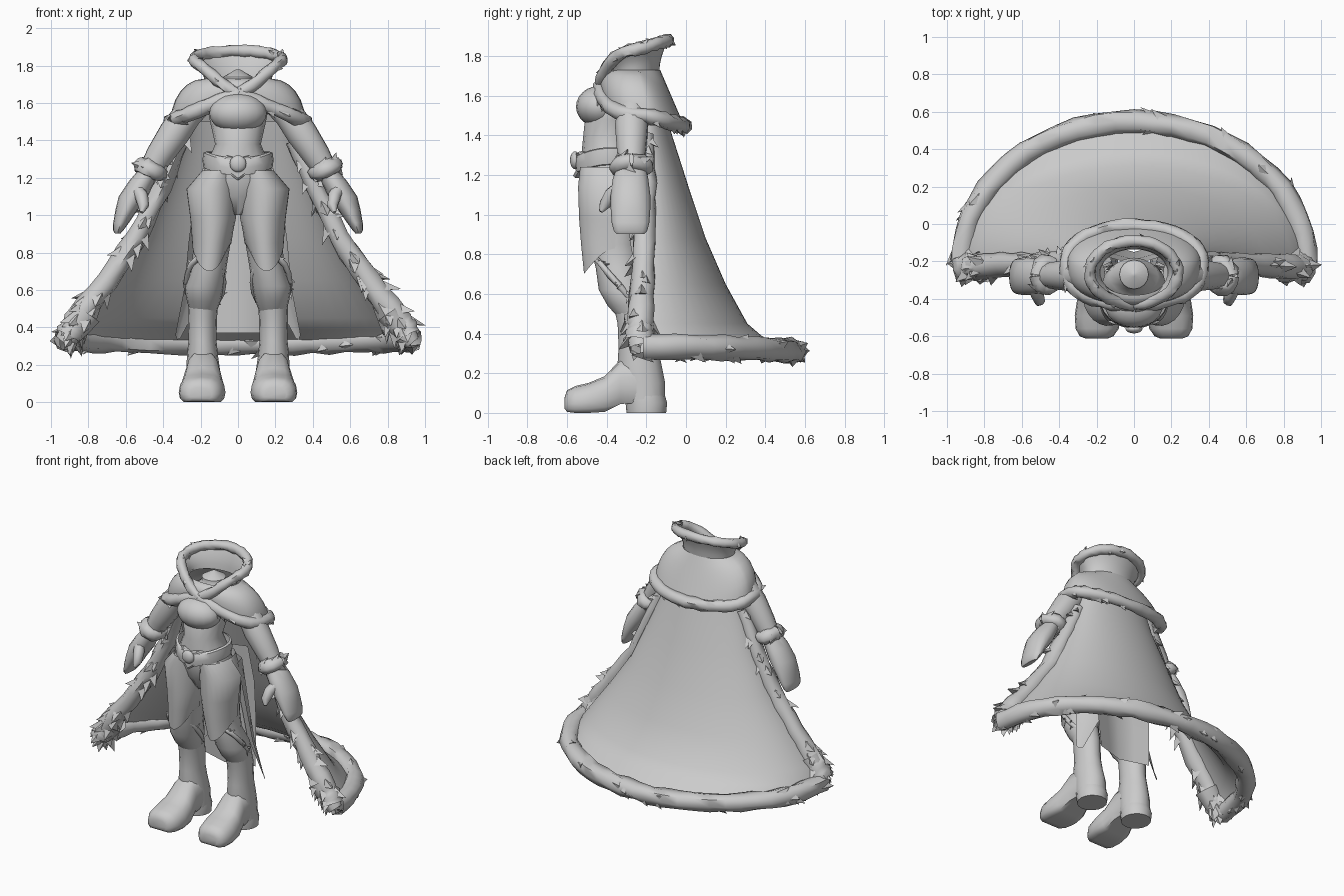
import bpy, bmesh, math, random
from mathutils import Vector

random.seed(4)
cube = bpy.data.objects.get("Cube")
if cube:
    bpy.data.objects.remove(cube)

mat = bpy.data.materials.new("plain_grey")
mat.use_nodes = True
GREY = (0.6, 0.6, 0.6, 1)
mat.diffuse_color = GREY
mat.node_tree.nodes["Principled BSDF"].inputs["Base Color"].default_value = GREY
SIDES = (("left", 1), ("right", -1))


def finish(name, bm, angle=50):
    bmesh.ops.recalc_face_normals(bm, faces=bm.faces)
    mesh = bpy.data.meshes.new(name)
    bm.to_mesh(mesh)
    bm.free()
    mesh.materials.append(mat)
    obj = bpy.data.objects.new(name, mesh)
    bpy.context.collection.objects.link(obj)
    bpy.ops.object.select_all(action="DESELECT")
    obj.select_set(True)
    bpy.context.view_layer.objects.active = obj
    bpy.ops.object.shade_smooth_by_angle(angle=math.radians(angle))
    return obj


def skin(bm, rows, closed=True, caps=True):
    """Bridge rows of points with quads."""
    grid = [[bm.verts.new(p) for p in row] for row in rows]
    n = len(grid[0])
    for a, b in zip(grid, grid[1:]):
        for i in range(n if closed else n - 1):
            j = (i + 1) % n
            bm.faces.new((a[i], a[j], b[j], b[i]))
    if closed and caps:
        bm.faces.new(grid[0])
        bm.faces.new(grid[-1])


def shell(name, rows, closed=True, caps=True):
    bm = bmesh.new()
    skin(bm, rows, closed, caps)
    return finish(name, bm)


def ellipse(x, y, z, rx, ry, n=16):
    return [(x + rx * math.cos(i * math.tau / n), y + ry * math.sin(i * math.tau / n), z)
            for i in range(n)]


def stack(name, rings, s=1, caps=True):
    return shell(name, [ellipse(s * x, *rest) for x, *rest in rings], True, caps)


def tube_rows(path, radii, n, jitter=0.0):
    """Rings carried along a path without twisting."""
    rows = []
    u = Vector((0.1, 0.2, 1))
    for i, p in enumerate(path):
        t = (path[min(i + 1, len(path) - 1)] - path[max(i - 1, 0)]).normalized()
        u = (u - t * u.dot(t)).normalized()
        v = t.cross(u)
        ring = []
        for k in range(n):
            a = k * math.tau / n
            r = radii[i] * (1 + random.uniform(-jitter, jitter))
            ring.append(p + u * math.cos(a) * r + v * math.sin(a) * r)
        rows.append(ring)
    return rows


def tube(name, points, s=1, n=12):
    path = [Vector((s * x, y, z)) for x, y, z, r in points]
    return shell(name, tube_rows(path, [p[3] for p in points], n))


def fur(name, path, r, spikes, reach, lean=(0, 0, -0.7), r_end=None):
    """Lumpy tube with pointed tufts that sweep away from it."""
    path = [Vector(p) for p in path]
    last = len(path) - 1
    radii = [r + ((r_end or r) - r) * i / last for i in range(last + 1)]
    bm = bmesh.new()
    skin(bm, tube_rows(path, radii, 8, 0.16), True, False)
    for k in range(spikes):
        i = random.randrange(last)
        c = path[i].lerp(path[i + 1], random.random())
        t = (path[i + 1] - path[i]).normalized()
        d = Vector([random.uniform(-1, 1) for q in range(3)]) + Vector(lean)
        d = (d - t * d.dot(t)).normalized()
        w = d.cross(t)
        rr = radii[i]
        base = [c + w * rr * 0.7 + d * rr * 0.5, c - w * rr * 0.7 + d * rr * 0.5,
                c + d * rr * 0.7 - t * rr * 1.1]
        verts = [bm.verts.new(p) for p in base]
        tip = bm.verts.new(c + d * (rr + reach * random.uniform(0.4, 1)) + t * rr * 0.8)
        for q in range(3):
            bm.faces.new((verts[q], verts[(q + 1) % 3], tip))
    return finish(name, bm, 60)


def ball(name, loc, scale):
    bm = bmesh.new()
    bmesh.ops.create_uvsphere(bm, u_segments=18, v_segments=12, radius=1)
    for v in bm.verts:
        v.co = Vector(loc) + Vector([a * b for a, b in zip(v.co, scale)])
    return finish(name, bm)


# Torso, bust and neck
stack("torso", [(0, -.36, 1.0, .03, .08), (0, -.36, 1.1, .17, .14), (0, -.37, 1.2, .195, .16),
                (0, -.38, 1.28, .165, .15), (0, -.39, 1.38, .122, .13), (0, -.37, 1.48, .145, .14),
                (0, -.32, 1.6, .17, .13), (0, -.28, 1.67, .13, .1), (0, -.27, 1.71, .08, .08),
                (0, -.27, 1.74, .078, .078), (0, -.27, 1.78, .01, .01)])
ball("bust", (0, -.435, 1.545), (.155, .12, .105))

# Belt that dips at the front, with a buckle
rows = []
for grow, z in ((0, .045), (.015, .04), (.02, 0), (.015, -.04), (0, -.045)):
    rows.append([(x, y, pz + z - .035 * max(0, -(y + .38) / .16) ** 2)
                 for x, y, pz in ellipse(0, -.385, 1.295, .17 + grow, .155 + grow, 24)])
shell("belt", rows, True, False)
bm = bmesh.new()
outline = [(0, -.085), (.06, -.04), (.105, .03), (.06, .05), (0, .035), (-.06, .05), (-.105, .03), (-.06, -.04)]
skin(bm, [[(x * k, y + abs(x) * .4, 1.27 + z * k) for x, z in outline]
          for y, k in ((-.53, 1), (-.56, 1), (-.57, .85))])
finish("buckle_plate", bm, 30)
ball("buckle_stud", (0, -.56, 1.275), (.045, .025, .045))

for side, s in SIDES:
    # Arm, flat mitten and sleeve fur
    tube(side + "_arm", [(.2, -.26, 1.6, .07), (.27, -.265, 1.54, .08), (.34, -.275, 1.44, .085),
                         (.42, -.275, 1.32, .075), (.48, -.275, 1.22, .06)], s)
    stack(side + "_mitten", [(.47, -.275, 1.25, .055, .07), (.515, -.28, 1.18, .07, .09),
                             (.56, -.28, 1.1, .078, .1), (.595, -.28, 1.03, .06, .1),
                             (.625, -.28, .96, .042, .095), (.64, -.28, .92, .028, .085),
                             (.643, -.28, .902, .015, .07)], s)
    tube(side + "_thumb", [(.54, -.33, 1.14, .035), (.515, -.38, 1.1, .036), (.505, -.41, 1.05, .03),
                           (.515, -.43, 1.015, .01)], s, 8)
    cuff = []
    for k in range(15):
        a = k * math.tau / 14
        cuff.append((s * (.468 + .046 * math.cos(a)), -.275 + .066 * math.sin(a), 1.245 + .02 * math.cos(a)))
    fur(side + "_sleeve_fur", cuff, .045, 9, .025, (0, 0, 0))

    # Trouser leg with hanging front panel
    stack(side + "_trouser_leg", [(.1, -.36, 1.24, .09, .14), (.125, -.37, 1.12, .122, .15),
                                  (.13, -.37, .98, .118, .14), (.14, -.365, .85, .1, .12),
                                  (.152, -.345, .73, .092, .11), (.18, -.315, .62, .105, .125),
                                  (.183, -.285, .54, .09, .11), (.185, -.26, .48, .07, .08)], s, False)
    rows = []
    for z, rx, ry, cx in ((1.24, .09, .165, .1), (1.14, .138, .175, .138), (.98, .12, .17, .135),
                          (.85, .105, .16, .14), (0, .09, .145, .153)):
        row = []
        for k in range(13):
            a = math.radians(-175 + 180 * k / 12)
            tip = max(0, -math.sin(a))
            row.append((s * (cx + rx * math.cos(a)), -.37 + ry * math.sin(a), z or .83 - .13 * tip ** 1.5))
        rows.append(row)
    shell(side + "_front_panel", rows, False)
    cuff = []
    for k in range(17):
        a = k * math.tau / 16
        cuff.append((s * (.178 + .1 * math.cos(a)), -.335 + .12 * math.sin(a), .64 - .14 * math.sin(a)))
    fur(side + "_knee_fur", cuff, .016, 24, .03, (0, 0, .8))

    # Boot shaft, foot and heel
    stack(side + "_boot_shaft", [(.185, -.27, .56, .08, .1), (.19, -.245, .45, .078, .1),
                                 (.19, -.24, .33, .075, .1), (.19, -.235, .25, .083, .11),
                                 (.185, -.22, .15, .092, .115), (.185, -.21, .06, .095, .105)], s, False)
    rows = []
    for y, x, w, low, top in ((-.25, .185, .09, .05, .27), (-.33, .188, .095, .045, .27),
                              (-.41, .19, .115, .005, .185), (-.49, .192, .125, 0, .152),
                              (-.56, .197, .115, 0, .135), (-.6, .2, .09, .005, .115), (-.612, .2, .06, .02, .08)):
        row = []
        for k in range(16):
            a = k * math.tau / 16
            c, h = math.cos(a), math.sin(a)
            z = low + (top - low) * (.35 + .65 * h if h > 0 else .35 + .35 * max(-1, 1.6 * h))
            row.append((s * (x + w * math.copysign(abs(c) ** .7, c)), y, z))
        rows.append(row)
    shell(side + "_boot_foot", rows)
    stack(side + "_boot_heel", [(.185, -.2, 0, .095, .1), (.185, -.2, .05, .1, .105), (.185, -.21, .1, .09, .1)], s)

    # Pointed coat tail
    shell(side + "_coat_tail", [[(s * .12, -.2, 1.2), (s * .2, -.24, 1.2), (s * .22, -.32, 1.2)],
                                [(s * .13, -.16, .85), (s * .22, -.19, .85), (s * .265, -.28, .85)],
                                [(s * .17, -.14, .6), (s * .25, -.17, .6), (s * .285, -.24, .62)],
                                [(s * .31, -.14, .34), (s * .325, -.16, .335), (s * .335, -.18, .36)]], False)

# Back coat panel between the legs
shell("coat_back", [[(x * w, y + .06 * abs(x), z) for x in (-1, -.5, 0, .5, 1)]
                    for w, y, z in ((.19, -.22, 1.25), (.22, -.19, 1), (.22, -.17, .7), (.2, -.15, .37))], False)

# Cape: flaring half cone with a turned-out brim
LEVELS = ((1.5, .27, .1, -.2), (1.4, .3, .13, -.2), (1.15, .41, .2, -.19), (.88, .54, .3, -.2),
          (.65, .7, .41, -.21), (.45, .85, .53, -.22), (.39, .89, .6, -.22), (.33, .92, .72, -.23),
          (.28, .93, .78, -.23))
ARC = [math.pi * k / 28 for k in range(29)]
shell("cape", [[(rx * math.cos(a), cy + ry * math.sin(a), z) for a in ARC] for z, rx, ry, cy in LEVELS], False)
fur("cape_hem_fur", [(.925 * math.cos(a), -.22 + .765 * math.sin(a), .335 - .02 * math.sin(a) ** 2) for a in ARC],
    .062, 30, .025, (0, 0, -.4))
for side, s in SIDES:
    edge = []
    for (z, rx, ry, cy), (z2, rx2, ry2, cy2) in zip(LEVELS[1:-2], LEVELS[2:-1]):
        for f in (0, .33, .67):
            edge.append((s * (rx + (rx2 - rx) * f), cy + (cy2 - cy) * f - .01, z + (z2 - z) * f))
    fur(side + "_cape_edge_fur", edge, .045, 32, .05, (s * .3, 0, -.5), .078)
    fur(side + "_cape_corner_tuft", [(s * x, -.23, z) for x, z in ((.81, .48), (.86, .41), (.9, .36), (.935, .32))],
        .08, 12, .04, (s * .2, 0, -1), .05)

# Shoulder mantle and flared collar
AROUND = [math.tau * (k / 40) - math.pi / 2 for k in range(40)]


def mantle_point(a, t):
    c, h = math.cos(a), math.sin(a)
    low = 1.5 - .05 * h if h > 0 else 1.5 + .15 * (1 - abs(c))
    out = math.sin(t * math.pi / 2)
    if h > 0:
        y = -.25 + .05 * t + h * (.12 + .07 * t)
        drop = (1 - h) * (1 - math.cos(t * math.pi / 2)) + h * t
    else:
        y = -.25 + .05 * t - abs(h) ** .7 * (.13 + .1 * out)
        drop = 1 - math.cos(t * math.pi / 2)
    return ((.18 + .18 * out) * c, y, 1.73 + (low - 1.73) * drop)


def collar_point(a, t):
    c, h = math.cos(a), math.sin(a)
    top = 1.83 + .05 * h if h > 0 else 1.65 + .18 * abs(c) ** 1.2
    base = 1.72 if h > 0 else 1.64 + .08 * abs(c)
    grow = t ** 1.8
    return ((.18 + .055 * grow) * c, -.26 + (.125 + .045 * grow) * h, base + (top - base) * t)


shell("mantle", [[mantle_point(a, t / 6) for a in AROUND] for t in range(7)], True, False)
shell("collar", [[collar_point(a, t / 4) for a in AROUND] for t in range(5)], True, False)
LOOP = AROUND + AROUND[:1]
fur("mantle_fur", [mantle_point(a, 1) for a in LOOP], .04, 30, .025)
fur("collar_fur", [collar_point(a, 1) for a in LOOP], .032, 14, .015, (0, 0, 0))
